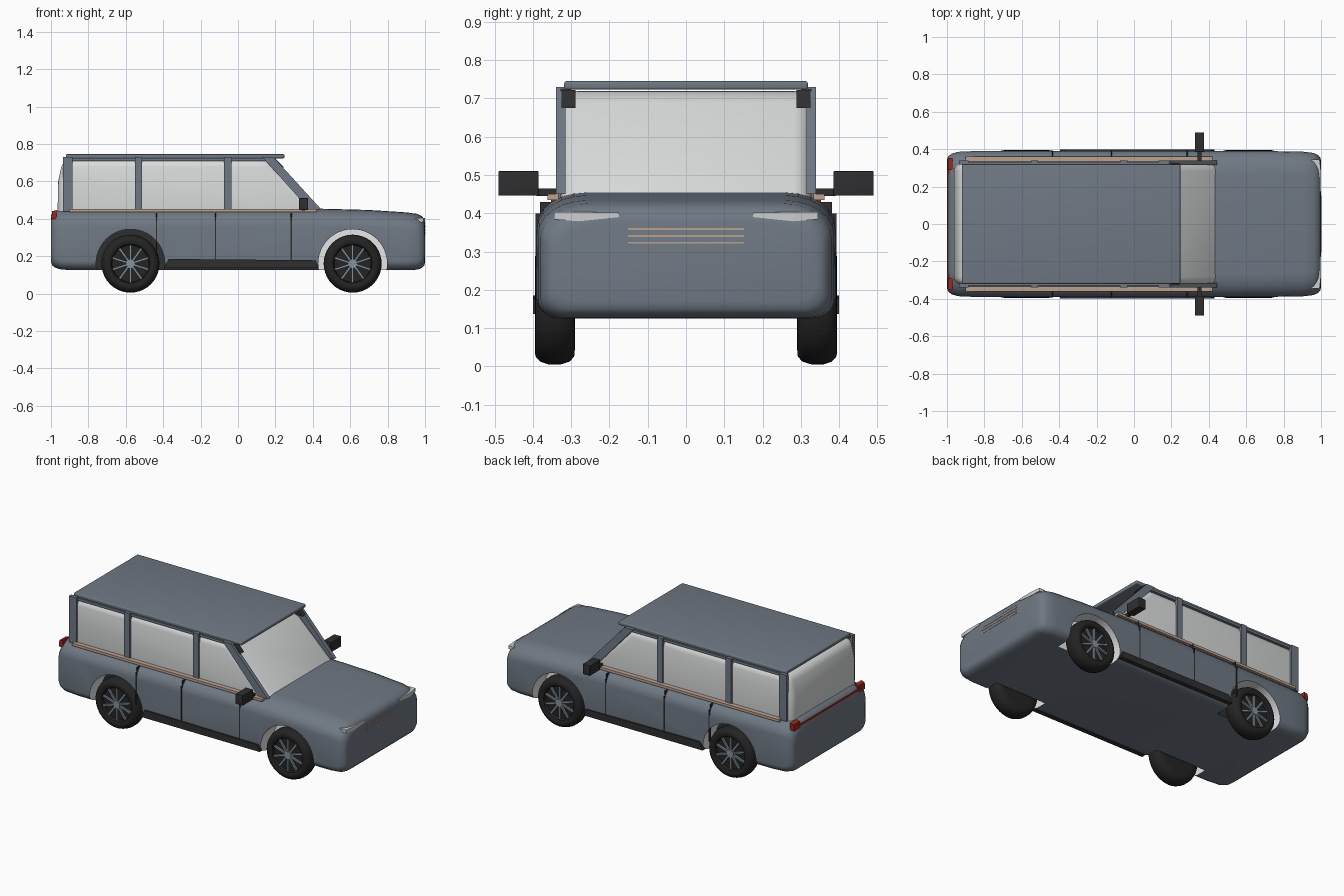
import bpy, bmesh, math
from mathutils import Matrix, Vector

if "Cube" in bpy.data.objects:
    bpy.data.objects.remove(bpy.data.objects["Cube"])


def material(name, r, g, b):
    m = bpy.data.materials.new(name)
    m.use_nodes = True
    m.diffuse_color = (r, g, b, 1)
    m.node_tree.nodes["Principled BSDF"].inputs["Base Color"].default_value = (r, g, b, 1)
    return m


PAINT = material("blue grey paint", .16, .19, .23)
GLASS = material("pale glass", .70, .72, .71)
RUBBER = material("black rubber", .017, .017, .017)
PLASTIC = material("dark plastic", .028, .028, .03)
SILVER = material("wheel silver", .24, .29, .33)
RED = material("tail light red", .33, .02, .012)
TAN = material("tan trim", .5, .36, .28)
LINER = material("white liner", .85, .85, .85)
LAMP = material("lamp grey", .6, .62, .63)


def finish(name, bm, mat, bevel=0, smooth=True):
    bmesh.ops.recalc_face_normals(bm, faces=bm.faces)
    me = bpy.data.meshes.new(name)
    bm.to_mesh(me)
    bm.free()
    ob = bpy.data.objects.new(name, me)
    bpy.context.collection.objects.link(ob)
    me.materials.append(mat)
    bpy.ops.object.select_all(action='DESELECT')
    bpy.context.view_layer.objects.active = ob
    ob.select_set(True)
    if bevel:
        mod = ob.modifiers.new("bevel", 'BEVEL')
        mod.width = bevel
        mod.segments = 4
        bpy.ops.object.modifier_apply(modifier="bevel")
    if smooth:
        bpy.ops.object.shade_smooth_by_angle(angle=math.radians(40))
    return ob


def box(name, x, y, z, mat, bevel=0):
    bm = bmesh.new()
    size = [abs(a[1] - a[0]) for a in (x, y, z)]
    mid = [sum(a) / 2 for a in (x, y, z)]
    bmesh.ops.create_cube(bm, matrix=Matrix.Translation(mid) @ Matrix.Diagonal((*size, 1)))
    return finish(name, bm, mat, bevel, bevel > 0)


def prism(name, profile, y0, y1, mat, bevel=0):
    """Extrude an (x, z) outline from y0 to y1."""
    bm = bmesh.new()
    face = bm.faces.new([bm.verts.new((x, y0, z)) for x, z in profile])
    new = bmesh.ops.extrude_face_region(bm, geom=[face])["geom"]
    for v in new:
        if isinstance(v, bmesh.types.BMVert):
            v.co.y = y1
    return finish(name, bm, mat, bevel, bevel > 0)


def disc(bm, x, y0, y1, z, r, n):
    """Solid cylinder along y."""
    mat = Matrix.Translation((x, (y0 + y1) / 2, z)) @ Matrix.Rotation(math.pi / 2, 4, 'X')
    bmesh.ops.create_cone(bm, cap_ends=True, segments=n, radius1=r, radius2=r,
                          depth=abs(y1 - y0), matrix=mat)


def section(bm, x, hw, zb, zt):
    """Rounded cross-section with broad shoulders and tighter sills."""
    ring = []
    for k, (sy, sz) in enumerate([(1, 1), (-1, 1), (-1, -1), (1, -1)]):
        ry, rz = (.13, .09) if sz > 0 else (.06, .05)
        cz = zt - rz if sz > 0 else zb + rz
        for i in range(7):
            a = math.pi / 2 * (k + i / 6)
            ring.append(bm.verts.new((x, sy * (hw - ry) + ry * math.cos(a), cz + rz * math.sin(a))))
    return ring


# Lower body: lofted shell with wheel pockets
AXLES = (.613, -.575)
AXLE_Z, ARCH = .16, .184
bm = bmesh.new()
stations = [(-1, .345, .17, .405), (-.993, .362, .15, .425), (-.975, .376, .137, .443),
            (-.94, .386, .128, .452), (-.85, .39, .125, .455), (.4, .39, .125, .455),
            (.7, .39, .125, .447), (.9, .387, .125, .434), (.96, .38, .128, .426),
            (.985, .368, .138, .412), (.996, .355, .15, .397), (1, .34, .168, .375)]
rings = [section(bm, *s) for s in stations]
for a, b in zip(rings, rings[1:]):
    for i in range(len(a)):
        j = (i + 1) % len(a)
        bm.faces.new((a[i], a[j], b[j], b[i]))
bm.faces.new(rings[0])
bm.faces.new(rings[-1])
body = finish("body", bm, PAINT, smooth=False)
bm = bmesh.new()
for x in AXLES:
    for s in (-1, 1):
        disc(bm, x, s * .27, s * .5, AXLE_Z, ARCH, 48)
cutter = finish("wheel_pocket_cutter", bm, PAINT, smooth=False)
cutter.hide_render = True
mod = body.modifiers.new("pockets", 'BOOLEAN')
mod.operation, mod.solver, mod.object = 'DIFFERENCE', 'EXACT', cutter
bpy.context.view_layer.objects.active = body
bpy.ops.object.modifier_apply(modifier="pockets")
bpy.data.objects.remove(cutter)
body.data.materials.clear()
for m in (PAINT, LINER, PLASTIC):
    body.data.materials.append(m)
for p in body.data.polygons:
    pts = [body.data.vertices[i].co for i in p.vertices]
    p.material_index = 0
    for x in AXLES:
        inside = all(math.hypot(v.x - x, v.z - AXLE_Z) < ARCH + .001 for v in pts)
        if inside and abs(p.center.y) < .385 and p.center.z > .127:
            p.material_index = 2 if x < 0 and abs(p.normal.y) > .9 else 1
bpy.ops.object.select_all(action='DESELECT')
body.select_set(True)
bpy.ops.object.shade_smooth_by_angle(angle=math.radians(40))

# Cabin glass and roof
prism("cabin_glass", [(-.965, .4), (-.962, .6), (-.935, .72), (.155, .72), (.49, .4)],
      -.328, .328, GLASS, .045)
box("roof", (-.92, .248), (-.318, .318), (.723, .745), PAINT, .006)

for s, side in ((-1, "right"), (1, "left")):
    # Pillars and window frame
    for n, x0, x1 in (("rear", -.935, -.885), ("middle", -.552, -.514), ("door", -.075, -.036)):
        box(f"{side}_{n}_pillar", (x0, x1), (s * .318, s * .34), (.44, .73), PAINT)
    prism(f"{side}_windscreen_pillar", [(.13, .73), (.19, .73), (.445, .45), (.38, .45)],
          s * .315, s * .34, PAINT)
    prism(f"{side}_pillar_lining", [(.14, .722), (.2, .722), (.245, .675), (.185, .675)],
          s * .288, s * .325, PLASTIC)
    box(f"{side}_roof_rail", (-.92, .2), (s * .3, s * .328), (.71, .725), PAINT)
    box(f"{side}_belt_trim", (-.9, .42), (s * .333, s * .362), (.435, .451), TAN)
    # Door gaps and sill
    for n, x, z0 in (("rear", -.435, .2), ("middle", -.12, .18), ("front", .285, .18)):
        box(f"{side}_{n}_door_gap", (x - .003, x + .003), (s * .38, s * .3925), (z0, .4), PLASTIC)
        prism(f"{side}_{n}_door_gap_top", [(x - .003, .395), (x + .003, .395),
              (x + .003, .43), (x - .003, .43)], s * .352, s * .381, PLASTIC)
    prism(f"{side}_sill", [(-.395, .137), (.43, .137), (.415, .178), (-.37, .185)],
          s * .37, s * .399, PLASTIC)
    # Door mirror
    box(f"{side}_mirror", (.325, .375), (s * .385, s * .49), (.446, .51), PLASTIC, .003)
    box(f"{side}_mirror_arm", (.34, .36), (s * .34, s * .39), (.445, .465), PLASTIC)
    # Head and tail lights
    bm = bmesh.new()
    for x, y, z0, z1 in ((1.0, .175, .39, .402), (1.0, .28, .379, .403), (.992, .345, .384, .404)):
        for xx in (x, .95):
            for z in (z0, z1):
                bm.verts.new((xx, s * y, z))
    bmesh.ops.convex_hull(bm, input=bm.verts)
    finish(f"{side}_headlight", bm, LAMP, smooth=False)
    prism(f"{side}_tail_light", [(-.998, .4), (-.994, .44), (-.97, .446), (-.97, .4)],
          s * .29, s * .352, RED)

# Rear light strip and front grille
box("rear_light_strip", (-.999, -.97), (-.3, .3), (.411, .422), RED)
box("grille_top_edge", (.98, 1.0), (-.158, .158), (.371, .375), PLASTIC)
for i, z in enumerate((.359, .341, .323)):
    box(f"grille_bar_{i + 1}", (.98, 1.002), (-.152, .152), (z - .0025, z + .0025), TAN)

# Wheels
TYRE = [(0, .372), (.098, .372), (.104, .388), (.118, .395), (.134, .393), (.148, .38),
        (.155, .358), (.155, .328), (.147, .303), (.132, .291), (.1, .29), (0, .29)]
for x, end in zip(AXLES, ("front", "rear")):
    for s, side in ((-1, "right"), (1, "left")):
        hub = Vector((x, 0, AXLE_Z))
        bm = bmesh.new()
        vs = [bm.verts.new((x, s * y, AXLE_Z + r)) for r, y in TYRE]
        edges = [bm.edges.new(pair) for pair in zip(vs, vs[1:])]
        bmesh.ops.spin(bm, geom=vs + edges, cent=hub, axis=(0, 1, 0),
                       angle=math.tau, steps=40, use_merge=False)
        bmesh.ops.remove_doubles(bm, verts=bm.verts, dist=.0005)
        finish(f"{end}_{side}_tyre", bm, RUBBER)
        bm = bmesh.new()
        disc(bm, x, s * .365, s * .386, AXLE_Z, .024, 20)
        for k in range(10):
            bmesh.ops.create_cube(bm, matrix=Matrix.Translation(hub)
                                  @ Matrix.Rotation(math.tau * k / 10, 4, 'Y')
                                  @ Matrix.Translation((0, s * .376, .058))
                                  @ Matrix.Diagonal((.011, .014, .084, 1)))
        finish(f"{end}_{side}_spokes", bm, SILVER, smooth=False)
